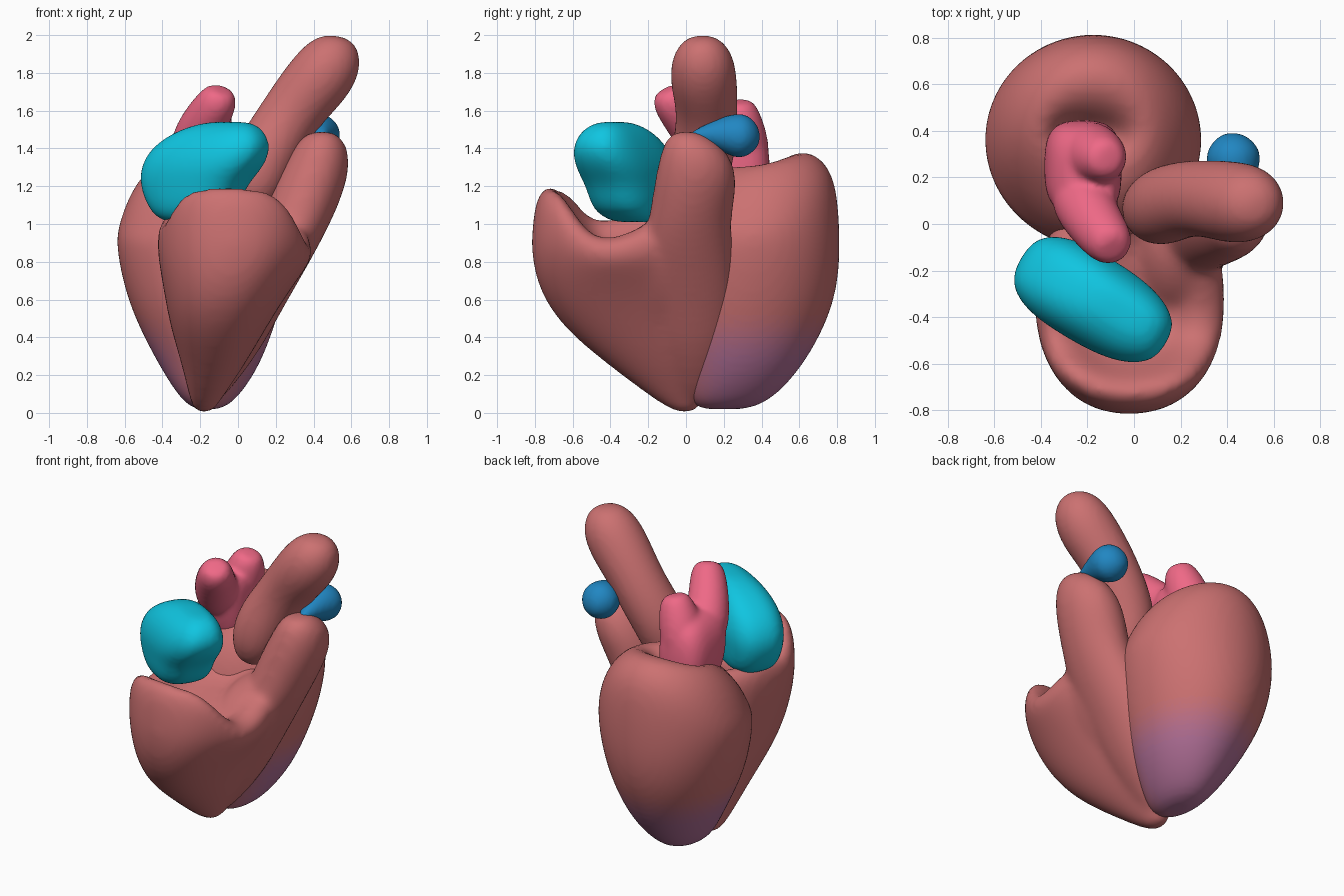
import bpy, bmesh, math
from mathutils import Vector

SEG = 28


def material(name, rgb):
    m = bpy.data.materials.new(name)
    m.diffuse_color = (*rgb, 1)
    return m


RED, PURPLE = (0.60, 0.165, 0.165), (0.44, 0.16, 0.31)
red = material("muscle_red", RED)
cyan = material("cyan", (0.005, 0.56, 0.75))
pink = material("pink", (0.86, 0.14, 0.24))
blue = material("blue", (0.015, 0.24, 0.54))


def smoothstep(t):
    t = max(0.0, min(1.0, t))
    return t * t * (3 - 2 * t)


def level_ring(z, cx, cy, rx, ry, turn=0.0, power=2.0):
    """Horizontal superellipse, turned about z."""
    pts = []
    for i in range(SEG):
        a = math.tau * i / SEG
        c, s = math.cos(a), math.sin(a)
        x = math.copysign(abs(c) ** (2 / power), c) * rx
        y = math.copysign(abs(s) ** (2 / power), s) * ry
        pts.append(Vector((cx + x * math.cos(turn) - y * math.sin(turn),
                           cy + x * math.sin(turn) + y * math.cos(turn), z)))
    return pts


def tube_rings(path):
    """Round rings (x, y, z, radius) square to the path."""
    rings = []
    for i, p in enumerate(path):
        a, b = path[max(i - 1, 0)], path[min(i + 1, len(path) - 1)]
        q = (Vector(b[:3]) - Vector(a[:3])).to_track_quat('Z', 'Y')
        rings.append([Vector(p[:3]) + q @ v for v in level_ring(0, 0, 0, p[3], p[3])])
    return rings


def build(name, lofts, mat, voxel=0.022, smooth=4):
    """Skin each ring list, then fuse them into one smooth surface."""
    bm = bmesh.new()
    for rings in lofts:
        rows = [[bm.verts.new(v) for v in r] for r in rings]
        for lo, hi in zip(rows, rows[1:]):
            for i in range(SEG):
                j = (i + 1) % SEG
                bm.faces.new((lo[i], lo[j], hi[j], hi[i]))
        for row in (rows[0], rows[-1]):
            mid = bm.verts.new(sum((v.co for v in row), Vector()) / SEG)
            for i in range(SEG):
                bm.faces.new((row[i], row[(i + 1) % SEG], mid))
    bmesh.ops.recalc_face_normals(bm, faces=bm.faces)
    me = bpy.data.meshes.new(name)
    bm.to_mesh(me)
    bm.free()
    ob = bpy.data.objects.new(name, me)
    bpy.context.collection.objects.link(ob)
    me.materials.append(mat)
    ob.modifiers.new("round", 'SUBSURF').levels = 2
    rm = ob.modifiers.new("fuse", 'REMESH')
    rm.mode, rm.voxel_size, rm.use_smooth_shade = 'VOXEL', voxel, True
    sm = ob.modifiers.new("soften", 'SMOOTH')
    sm.factor, sm.iterations = 0.5, smooth
    dg = bpy.context.evaluated_depsgraph_get()
    baked = bpy.data.meshes.new_from_object(ob.evaluated_get(dg))
    ob.modifiers.clear()
    ob.data = baked
    baked.materials.clear()
    baked.materials.append(mat)
    for p in baked.polygons:
        p.use_smooth = True
        p.material_index = 0
    return ob


# Back chamber: deep cup with a dimpled top, rim dipping at the front left
cup = [level_ring(*r) for r in [
    (0.02, -0.16, 0.20, 0.07, 0.13), (0.07, -0.155, 0.23, 0.15, 0.23),
    (0.25, -0.15, 0.30, 0.27, 0.325), (0.50, -0.17, 0.33, 0.38, 0.43),
    (0.70, -0.175, 0.35, 0.44, 0.46), (0.90, -0.175, 0.36, 0.475, 0.46),
    (1.10, -0.175, 0.365, 0.46, 0.44), (1.24, -0.175, 0.375, 0.40, 0.385),
    (1.335, -0.18, 0.39, 0.30, 0.28), (1.345, -0.18, 0.40, 0.21, 0.16),
    (1.29, -0.19, 0.39, 0.16, 0.09), (1.22, -0.19, 0.38, 0.10, 0.05)]]
for ring in cup[6:]:
    for v in ring:
        dip = math.exp(-((v.x + 0.34) ** 2 + (v.y - 0.10) ** 2) / 0.05)
        v.z += 0.16 * (v.y - 0.36) - 0.5 * (v.x + 0.18) ** 2 - 0.09 * dip
back = build("back_chamber", [cup], red)

# Purple fade toward the lower tip of the back chamber
STEPS = 10
for k in range(1, STEPS):
    t = k / (STEPS - 1)
    back.data.materials.append(material(
        f"muscle_fade_{k}", [a + (b - a) * t for a, b in zip(RED, PURPLE)]))
for p in back.data.polygons:
    c = p.center
    w = smoothstep((0.56 - c.z) / 0.3) * smoothstep((c.y + 0.08) / 0.3)
    p.material_index = round(w * (STEPS - 1))

# Front chamber: tapered scoop with a raised front lip
scoop = [level_ring(*r, 0, 2.2) for r in [
    (0.0, -0.18, 0.0, 0.04, 0.04), (0.04, -0.18, -0.02, 0.07, 0.11),
    (0.25, -0.13, -0.12, 0.165, 0.29), (0.45, -0.105, -0.24, 0.255, 0.415),
    (0.65, -0.06, -0.31, 0.335, 0.475), (0.85, -0.02, -0.33, 0.405, 0.495),
    (1.00, -0.015, -0.33, 0.415, 0.485), (1.12, -0.02, -0.33, 0.40, 0.47),
    (1.21, -0.03, -0.33, 0.34, 0.42), (1.18, -0.03, -0.33, 0.26, 0.34),
    (1.06, -0.03, -0.33, 0.22, 0.27), (1.03, -0.03, -0.33, 0.13, 0.15)]]
for ring in scoop[5:]:
    for v in ring:
        side = smoothstep((v.x + 0.1) / 0.3)
        front = smoothstep((-0.42 - 0.04 * side - v.y) / 0.26)
        rear = smoothstep((v.y + 0.42) / 0.3) + 0.6 * (1 - smoothstep((v.x + 0.35) / 0.25))
        low = 0.46 - 0.08 * side
        k = max(low + (1 - low) * front, low + 0.24 * min(rear, 1))
        v.z = 0.75 + (v.z - 0.75) * k
# Outflow trunk, blended down the side of the scoop
trunk = [level_ring(*r) for r in [
    (0.06, -0.14, 0.04, 0.05, 0.08), (0.30, -0.04, 0.04, 0.14, 0.20),
    (0.50, 0.05, 0.03, 0.16, 0.24), (0.65, 0.12, 0.02, 0.175, 0.25),
    (0.85, 0.225, 0.00, 0.185, 0.25), (1.03, 0.315, 0.02, 0.19, 0.215),
    (1.22, 0.385, 0.055, 0.195, 0.225), (1.36, 0.43, 0.05, 0.165, 0.19),
    (1.45, 0.44, 0.02, 0.12, 0.13), (1.49, 0.445, 0.0, 0.06, 0.06)]]
# Web of muscle filling between the scoop wall and the trunk
web = [level_ring(*r) for r in [
    (0.30, -0.05, -0.05, 0.08, 0.15), (0.50, 0.03, -0.12, 0.15, 0.24),
    (0.70, 0.11, -0.14, 0.20, 0.28), (0.86, 0.18, -0.12, 0.20, 0.27),
    (0.97, 0.20, -0.07, 0.18, 0.21), (1.04, 0.21, -0.02, 0.12, 0.14)]]
build("front_chamber", [scoop, trunk, web], red, 0.022, 14)

# Great vessel: thick leaning tube
build("great_vessel", [tube_rings([
    (0.05, 0.07, 1.08, 0.10), (0.085, 0.06, 1.20, 0.155), (0.13, 0.08, 1.34, 0.17),
    (0.22, 0.11, 1.49, 0.165), (0.32, 0.11, 1.64, 0.165), (0.44, 0.09, 1.78, 0.18),
    (0.515, 0.09, 1.89, 0.16), (0.54, 0.10, 1.97, 0.10), (0.545, 0.10, 1.99, 0.03)])],
    red, 0.018)

# Front upper chamber: slanted bean shape
slant = math.radians(-31)
build("front_upper_chamber", [[level_ring(*r, slant, 2.7) for r in [
    (1.01, -0.27, -0.27, 0.12, 0.11), (1.07, -0.235, -0.29, 0.24, 0.17),
    (1.20, -0.24, -0.29, 0.29, 0.185), (1.30, -0.19, -0.32, 0.345, 0.20),
    (1.41, -0.14, -0.35, 0.34, 0.18), (1.50, -0.09, -0.37, 0.24, 0.13),
    (1.54, -0.05, -0.38, 0.13, 0.06)]]], cyan, 0.018)

# Back upper chamber: broad slab in the dimple, forking into two stubs
slab = [level_ring(*r, 0, 3) for r in [
    (1.10, -0.22, 0.26, 0.12, 0.14), (1.20, -0.22, 0.26, 0.165, 0.19),
    (1.36, -0.22, 0.24, 0.17, 0.205), (1.48, -0.205, 0.22, 0.15, 0.20),
    (1.55, -0.18, 0.20, 0.10, 0.14)]]
build("back_upper_chamber", [
    slab,
    tube_rings([(-0.23, 0.16, 1.34, 0.12), (-0.225, 0.10, 1.44, 0.14),
                (-0.16, -0.01, 1.57, 0.12), (-0.10, -0.085, 1.66, 0.105),
                (-0.085, -0.11, 1.71, 0.07)]),
    tube_rings([(-0.20, 0.32, 1.26, 0.13), (-0.19, 0.305, 1.42, 0.14),
                (-0.14, 0.285, 1.55, 0.12), (-0.11, 0.28, 1.65, 0.08)])],
    pink, 0.016, 8)

# Side vessel: small wedge bulb on the trunk
build("side_vessel", [tube_rings([
    (0.45, 0.02, 1.465, 0.02), (0.44, 0.12, 1.475, 0.06), (0.43, 0.22, 1.475, 0.105),
    (0.425, 0.30, 1.465, 0.125), (0.42, 0.365, 1.46, 0.08), (0.42, 0.39, 1.46, 0.03)])],
    blue, 0.014)
